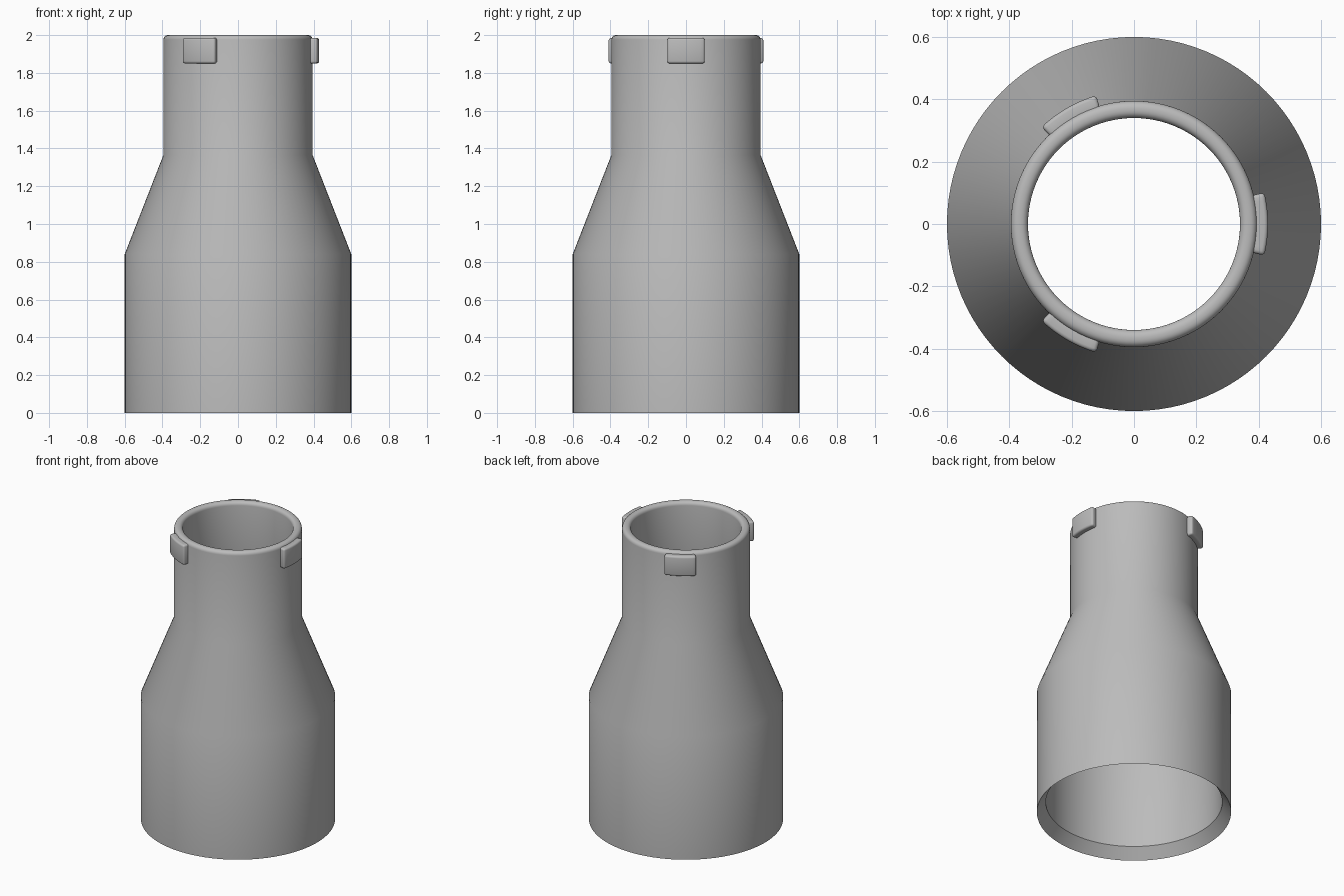
import bpy, bmesh, math
from mathutils import Matrix, Vector

if "Cube" in bpy.data.objects:
    bpy.data.objects.remove(bpy.data.objects["Cube"], do_unlink=True)

grey = bpy.data.materials.new("plain grey")
grey.use_nodes = True
colour = (0.5, 0.5, 0.5, 1)
grey.diffuse_color = colour
grey.node_tree.nodes["Principled BSDF"].inputs["Base Color"].default_value = colour


def finish(bm, name):
    """Turn a bmesh into a named, smooth shaded object."""
    bmesh.ops.recalc_face_normals(bm, faces=bm.faces)
    mesh = bpy.data.meshes.new(name)
    bm.to_mesh(mesh)
    bm.free()
    mesh.materials.append(grey)
    obj = bpy.data.objects.new(name, mesh)
    bpy.context.collection.objects.link(obj)
    bpy.ops.object.select_all(action="DESELECT")
    obj.select_set(True)
    bpy.context.view_layer.objects.active = obj
    bpy.ops.object.shade_smooth_by_angle(angle=math.radians(32))
    return obj


def arc(cx, cz, radius, start, end, steps=5):
    angles = [math.radians(start + (end - start) * i / steps) for i in range(steps + 1)]
    return [(cx + radius * math.cos(a), cz + radius * math.sin(a)) for a in angles]


# Hollow reducer body: wide base, cone, narrow neck with a rounded lip
NECK_OUT, NECK_IN, LIP = 0.395, 0.34, 0.024
profile = [(0.6, 0), (0.6, 0.84), (NECK_OUT, 1.365)]
profile += arc(NECK_OUT - LIP, 2 - LIP, LIP, 0, 90)
profile += arc(NECK_IN + LIP, 2 - LIP, LIP, 90, 180)
profile += [(NECK_IN, 1.365), (0.545, 0.84), (0.545, 0.07)]  # chamfered mouth

bm = bmesh.new()
verts = [bm.verts.new((r, 0, z)) for r, z in profile]
edges = [bm.edges.new((a, b)) for a, b in zip(verts, verts[1:] + verts[:1])]
bmesh.ops.spin(bm, geom=verts + edges, cent=(0, 0, 0), axis=(0, 0, 1),
               angle=math.tau, steps=96, use_merge=True)
bmesh.ops.remove_doubles(bm, verts=bm.verts, dist=0.0001)
finish(bm, "reducer_body")


# Curved locking lugs spaced evenly around the neck
def lug(name, turn):
    bm = bmesh.new()
    half, steps = math.radians(13.6), 8
    section = [(0.375, 1.85), (0.43, 1.85), (0.43, 1.985), (0.375, 1.985)]
    rings = []
    for i in range(steps + 1):
        a = -half + 2 * half * i / steps
        rings.append([bm.verts.new((r * math.cos(a), r * math.sin(a), z))
                      for r, z in section])
    for one, two in zip(rings, rings[1:]):
        for j in range(4):
            k = (j + 1) % 4
            bm.faces.new((one[j], one[k], two[k], two[j]))
    bm.faces.new(rings[0])
    bm.faces.new(rings[-1])
    bmesh.ops.recalc_face_normals(bm, faces=bm.faces)
    corners = [e for e in bm.edges if e.calc_face_angle(0) > 1]
    bmesh.ops.bevel(bm, geom=corners, offset=0.012, segments=3,
                    profile=0.5, affect="EDGES")
    bmesh.ops.rotate(bm, verts=bm.verts, cent=Vector(),
                     matrix=Matrix.Rotation(turn, 3, "Z"))
    finish(bm, name)


for index, name in enumerate(("left_lug", "back_right_lug", "front_right_lug")):
    lug(name, index * math.tau / 3)
